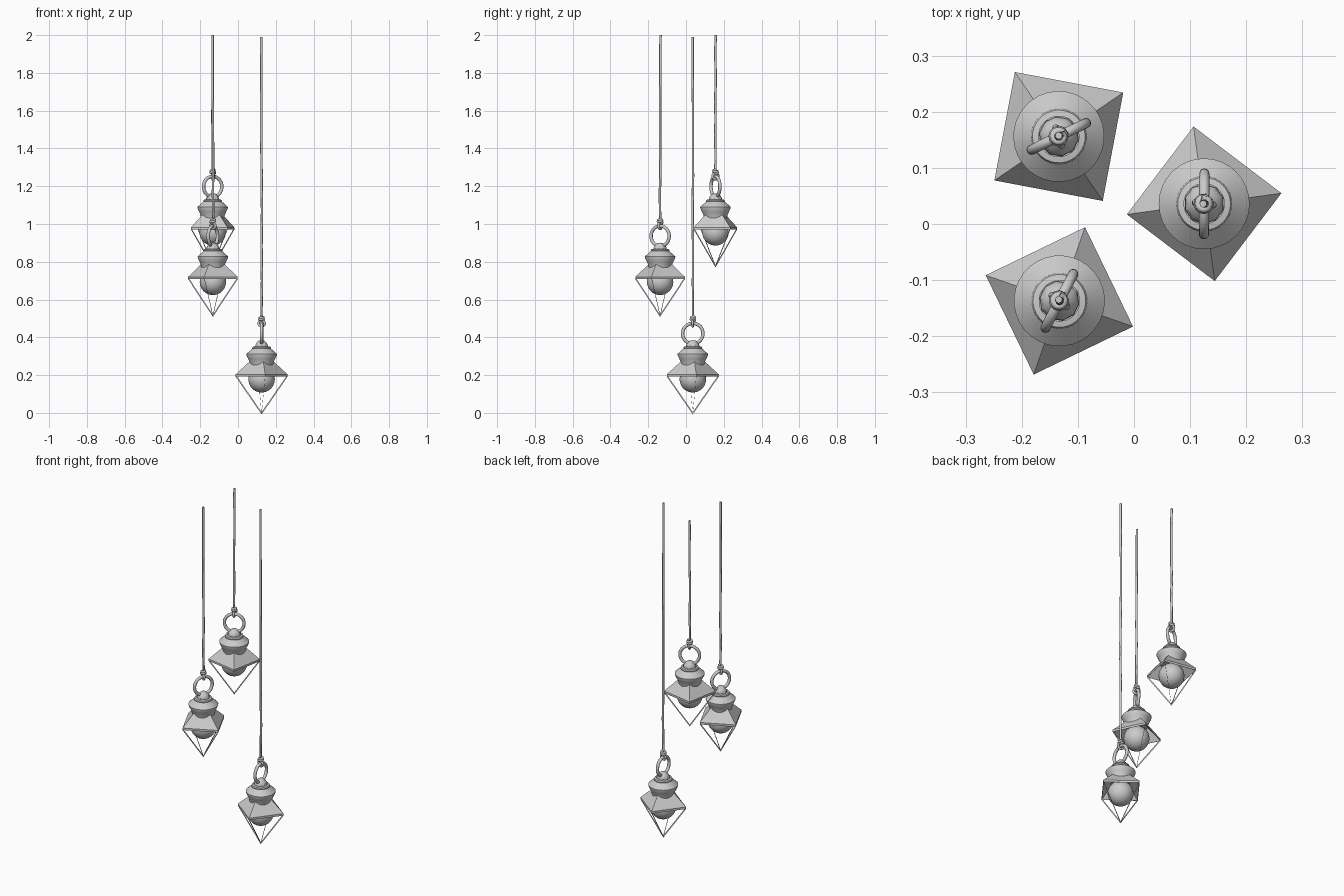
import bpy, bmesh, math, random
from mathutils import Matrix

if "Cube" in bpy.data.objects:
    bpy.data.objects.remove(bpy.data.objects["Cube"])

random.seed(3)
TIP, MID, APEX, R = 0.004, 0.204, 0.33, 0.139
RING_Z, RING_R, RING_T = 0.42, 0.054, 0.009


def add_mesh(name, bm, place, smooth=None):
    bmesh.ops.recalc_face_normals(bm, faces=bm.faces)
    me = bpy.data.meshes.new(name)
    bm.to_mesh(me)
    bm.free()
    ob = bpy.data.objects.new(name, me)
    bpy.context.collection.objects.link(ob)
    ob.matrix_world = place
    if smooth:
        bpy.ops.object.select_all(action='DESELECT')
        ob.select_set(True)
        bpy.context.view_layer.objects.active = ob
        bpy.ops.object.shade_smooth_by_angle(angle=math.radians(smooth))
    return ob


def lathe(name, profile, place, steps=32):
    bm = bmesh.new()
    vs = [bm.verts.new((r, 0, z)) for r, z in profile]
    es = [bm.edges.new(p) for p in zip(vs, vs[1:])]
    bmesh.ops.spin(bm, geom=vs + es, axis=(0, 0, 1), cent=(0, 0, 0),
                   angle=2 * math.pi, steps=steps, use_duplicate=False)
    bmesh.ops.remove_doubles(bm, verts=bm.verts, dist=1e-5)
    return add_mesh(name, bm, place, 30)


def lantern(x, y, dz, angle, top):
    place = Matrix.Translation((x, y, dz)) @ Matrix.Rotation(math.radians(angle), 4, 'Z')

    # four-sided body: solid roof above, open triangular frames below
    bm = bmesh.new()
    corner = [bm.verts.new((R * math.cos(a), R * math.sin(a), MID))
              for a in (math.radians(8.2 + 90 * i) for i in range(4))]
    tip, apex = bm.verts.new((0, 0, TIP)), bm.verts.new((0, 0, APEX))
    lower = []
    for i in range(4):
        a, b = corner[i], corner[(i + 1) % 4]
        bm.faces.new((a, b, apex))
        lower.append(bm.faces.new((b, a, tip)))
    bmesh.ops.inset_individual(bm, faces=lower, thickness=0.017, use_even_offset=True)
    bmesh.ops.delete(bm, geom=lower, context='FACES')
    body = add_mesh("lantern_frame", bm, place)
    sol = body.modifiers.new("thickness", 'SOLIDIFY')
    sol.thickness = 0.012
    sol.offset = -1

    # glowing globe inside
    bm = bmesh.new()
    bmesh.ops.create_uvsphere(bm, u_segments=32, v_segments=16, radius=0.07,
                              matrix=Matrix.Translation((0, 0, 0.178)))
    add_mesh("globe", bm, place, 60)

    # flared cap, collar and knob
    lathe("cap", [(0, 0.25), (0.06, 0.25), (0.065, 0.272), (0.071, 0.285), (0.081, 0.307),
                  (0.081, 0.312), (0.05, 0.34)], place)
    lathe("collar", [(0, 0.335), (0.047, 0.337), (0.05, 0.343), (0.047, 0.35), (0.036, 0.352)],
          place)
    lathe("knob", [(0.036, 0.345), (0.035, 0.358), (0.029, 0.37), (0.016, 0.382), (0, 0.385)],
          place, 10)

    # hanging ring
    bpy.ops.mesh.primitive_torus_add(major_radius=RING_R, minor_radius=RING_T,
                                     major_segments=36, minor_segments=12)
    ring = bpy.context.object
    ring.name = "hanging_ring"
    ring.matrix_world = (place @ Matrix.Translation((0, 0, RING_Z))
                         @ Matrix.Rotation(math.pi / 2, 4, 'X'))
    bpy.ops.object.shade_smooth_by_angle(angle=math.radians(60))

    # cord: loop round the ring, coiled knot, then straight up
    zc = RING_Z + RING_R
    pts = []
    for i in range(17):
        a = math.pi / 2 + 2 * math.pi * i / 16
        pts.append((0.004 * (i / 8 - 1), 0.016 * math.cos(a), zc + 0.016 * math.sin(a)))
    for i in range(25):
        a = 2 * math.pi * i / 12
        r = 0.013 - 0.004 * i / 24
        pts.append((r * math.cos(a), r * math.sin(a), 0.491 + 0.018 * i / 24))
    for i in range(9):
        z = 0.515 + (top - dz - 0.515) * i / 8
        pts.append((random.uniform(-.002, .002), random.uniform(-.002, .002), z))
    cu = bpy.data.curves.new("cord", 'CURVE')
    cu.dimensions = '3D'
    cu.bevel_depth = 0.0065
    cu.bevel_resolution = 2
    cu.use_fill_caps = True
    sp = cu.splines.new('POLY')
    sp.points.add(len(pts) - 1)
    for p, co in zip(sp.points, pts):
        p.co = (*co, 1)
    cord = bpy.data.objects.new("cord", cu)
    bpy.context.collection.objects.link(cord)
    cord.matrix_world = place


lantern(-0.134, 0.156, 0.778, 26.1, 2.0)
lantern(0.125, 0.036, 0.0, 89.6, 1.99)
lantern(-0.133, -0.137, 0.516, 62.6, 2.0)
